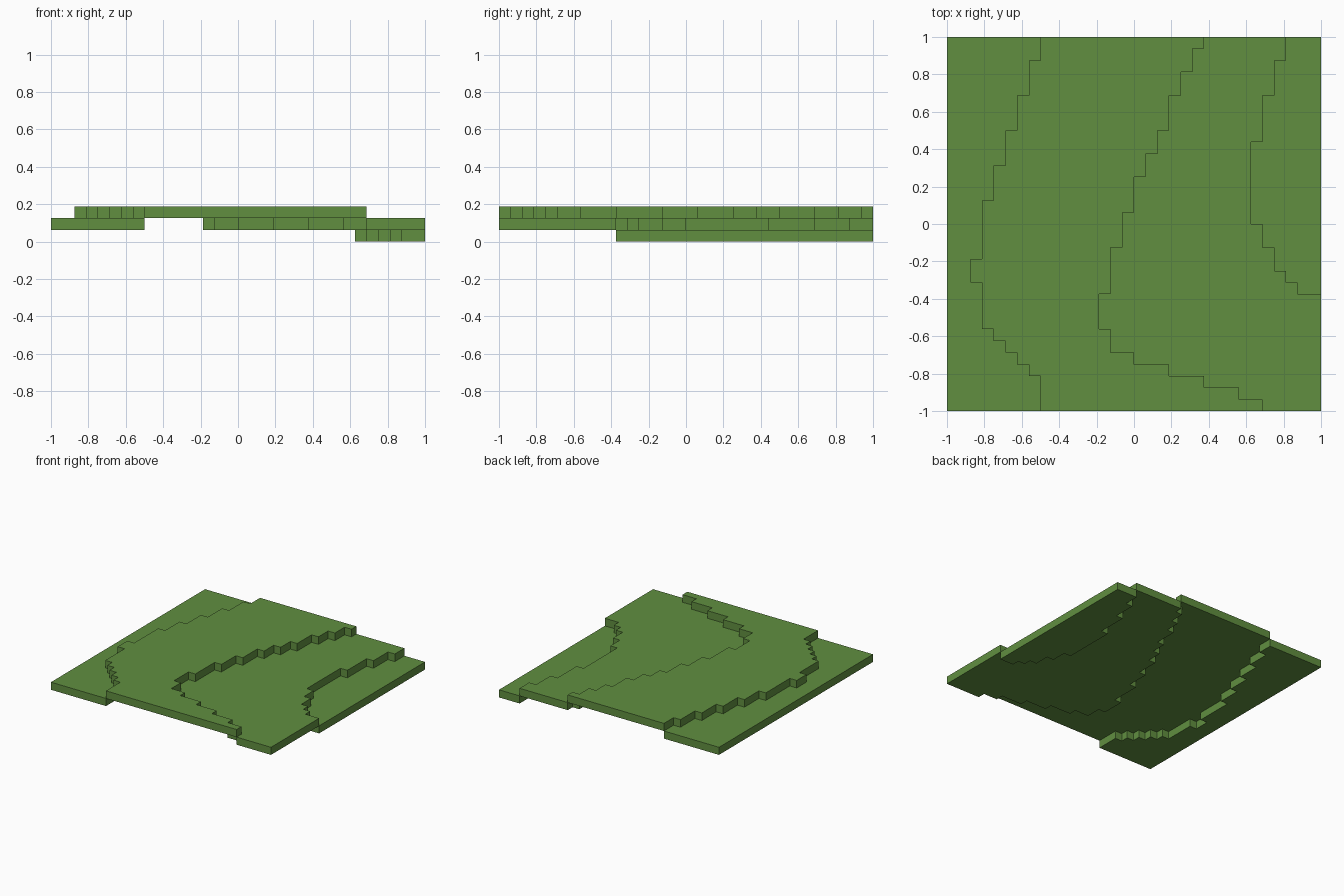
import bpy
import bmesh

cube = bpy.data.objects.get("Cube")
if cube:
    bpy.data.objects.remove(cube, do_unlink=True)

CELLS = 32
STEP = 2 / CELLS

grass = bpy.data.materials.new("grass green")
grass.use_nodes = True
GREEN = (0.119, 0.275, 0.051, 1)
grass.diffuse_color = GREEN
grass.node_tree.nodes["Principled BSDF"].inputs["Base Color"].default_value = GREEN


def contour(runs, start=0):
    """Stepped line from front to back; runs are (column, number of rows)."""
    points, row = [], start
    for column, rows in runs:
        points += [(column, row), (column, row + rows)]
        row += rows
    return points


def terrace(name, left, right, level):
    """One-block-thick slab between two stepped lines."""
    bm = bmesh.new()
    outline = right + left[::-1]
    verts = [bm.verts.new((x * STEP - 1, y * STEP - 1, level * STEP))
             for x, y in outline]
    base = bm.faces.new(verts)
    grown = bmesh.ops.extrude_face_region(bm, geom=[base], use_keep_orig=True)
    top = [v for v in grown["geom"] if isinstance(v, bmesh.types.BMVert)]
    bmesh.ops.translate(bm, verts=top, vec=(0, 0, STEP))
    bmesh.ops.recalc_face_normals(bm, faces=bm.faces)
    # Triangulate the concave top and bottom cleanly
    bmesh.ops.triangulate(bm, faces=[f for f in bm.faces if len(f.verts) > 4])
    mesh = bpy.data.meshes.new(name)
    bm.to_mesh(mesh)
    bm.free()
    mesh.materials.append(grass)
    obj = bpy.data.objects.new(name, mesh)
    bpy.context.collection.objects.link(obj)
    return obj


# Stepped borders between the terraces
west_edge = contour([(0, CELLS)])
east_edge = contour([(CELLS, CELLS)])
west_bank = contour([(8, 3), (7, 1), (6, 1), (5, 1), (4, 1), (3, 4), (2, 2),
                     (3, 5), (4, 3), (5, 3), (6, 3), (7, 3), (8, 2)])
ridge_bank = contour([(27, 1), (25, 1), (22, 1), (19, 1), (16, 1), (14, 2),
                      (13, 3), (14, 4), (15, 3), (16, 3), (17, 2), (18, 2),
                      (19, 3), (20, 2), (21, 2), (22, 1)])
LOW_START = 10
low_bank = contour([(30, 1), (29, 1), (28, 2), (27, 2), (26, 7), (27, 4),
                    (28, 3), (29, 2)], LOW_START)
low_edge = contour([(CELLS, CELLS - LOW_START)], LOW_START)
east_bank = contour([(CELLS, LOW_START)]) + low_bank

# Terraces, from left to right across the ground
terrace("west_terrace", west_edge, west_bank, 1)
terrace("ridge_terrace", west_bank, ridge_bank, 2)
terrace("east_terrace", ridge_bank, east_bank, 1)
terrace("low_terrace", low_bank, low_edge, 0)
